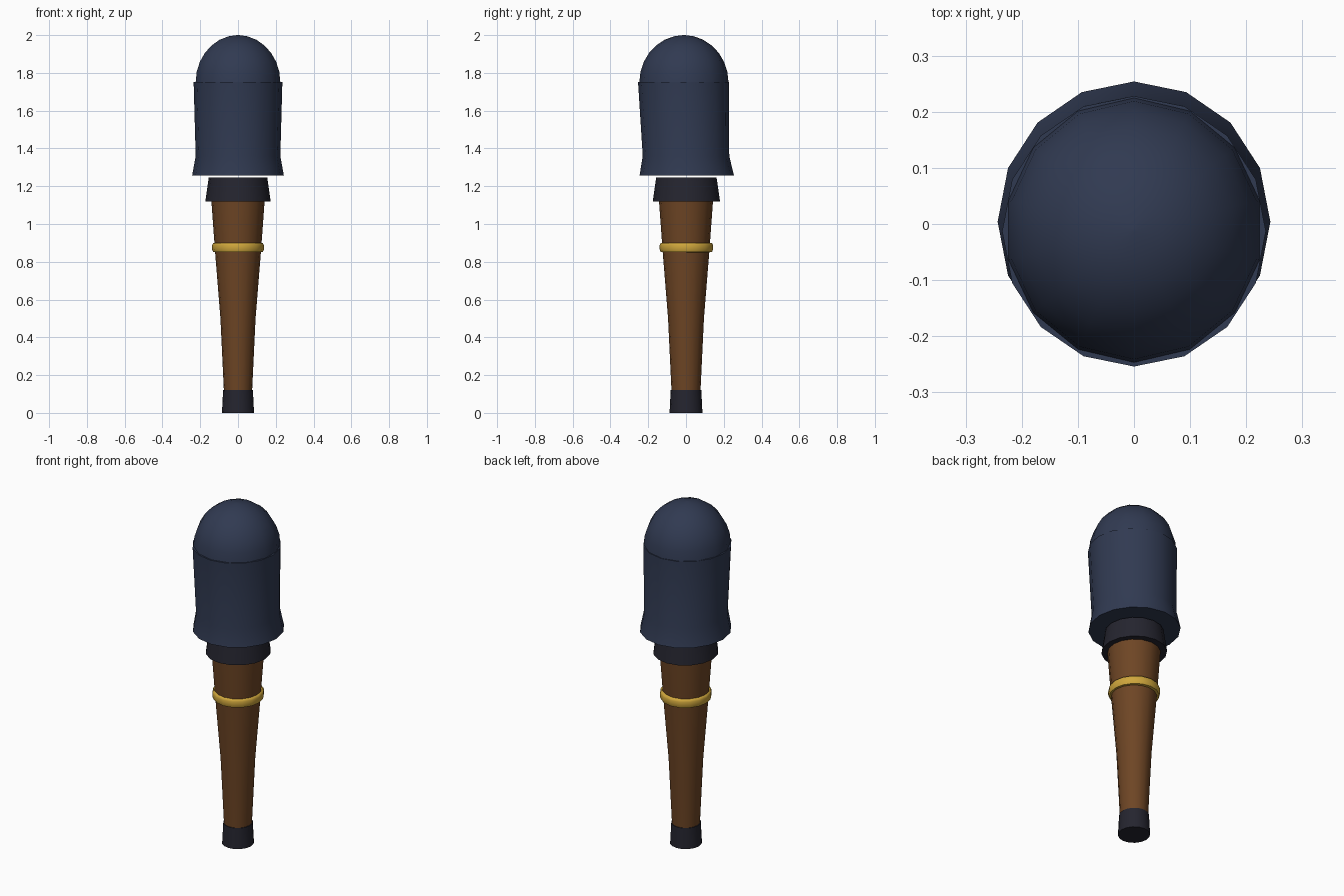
import bpy
import bmesh
from math import sin, cos, pi, radians

if "Cube" in bpy.data.objects:
    bpy.data.objects.remove(bpy.data.objects["Cube"])


def material(name, rgb):
    m = bpy.data.materials.new(name)
    m.use_nodes = True
    color = (*rgb, 1.0)
    m.diffuse_color = color
    bsdf = m.node_tree.nodes["Principled BSDF"]
    bsdf.inputs["Base Color"].default_value = color
    bsdf.inputs["Roughness"].default_value = 0.7
    return m


navy = material("navy", (0.030, 0.042, 0.083))
charcoal = material("charcoal", (0.018, 0.018, 0.028))
wood = material("brown wood", (0.155, 0.060, 0.018))
gold = material("gold", (0.62, 0.38, 0.045))


def loft(name, rings, mat, sides=16, angle=40):
    """Closed, capped body through rings of (z, x radius, y radius, y centre)."""
    bm = bmesh.new()
    loops = []
    for z, rx, ry, cy in rings:
        loops.append([bm.verts.new((rx * sin(2 * pi * i / sides),
                                    cy + ry * cos(2 * pi * i / sides), z))
                      for i in range(sides)])
    for low, high in zip(loops, loops[1:]):
        for i in range(sides):
            j = (i + 1) % sides
            bm.faces.new((low[i], low[j], high[j], high[i]))
    bm.faces.new(loops[0])
    bm.faces.new(loops[-1])
    bmesh.ops.recalc_face_normals(bm, faces=bm.faces)
    mesh = bpy.data.meshes.new(name)
    bm.to_mesh(mesh)
    bm.free()
    mesh.materials.append(mat)
    obj = bpy.data.objects.new(name, mesh)
    bpy.context.collection.objects.link(obj)
    bpy.ops.object.select_all(action="DESELECT")
    obj.select_set(True)
    bpy.context.view_layer.objects.active = obj
    bpy.ops.object.shade_smooth_by_angle(angle=radians(angle))
    return obj


# Grip end and tapered wooden handle
loft("end_cap", [(0, 0.085, 0.087, 0), (0.12, 0.079, 0.081, 0)], charcoal)
loft("handle", [(0.08, 0.073, 0.075, 0), (0.5, 0.093, 0.095, 0),
                (0.86, 0.122, 0.124, 0), (1.15, 0.143, 0.145, 0)], wood)

# Rounded gold band
loft("gold_band", [(0.85, 0.118, 0.121, 0.002), (0.852, 0.132, 0.136, 0.002),
                   (0.865, 0.137, 0.141, 0.002), (0.888, 0.137, 0.141, 0.002),
                   (0.899, 0.132, 0.136, 0.002), (0.901, 0.118, 0.121, 0.002)],
     gold, angle=60)

# Dark collar under the head
loft("collar", [(1.12, 0.173, 0.178, 0.002), (1.245, 0.155, 0.160, 0.002)], charcoal)

# Head sleeve, flared at the bottom and leaning slightly forward at the top
loft("head", [(1.256, 0.243, 0.25, 0.004), (1.36, 0.224, 0.229, 0.0),
              (1.753, 0.235, 0.241, -0.013)], navy)

# Domed top
dome = []
for k in range(7):
    a = k * pi / 2 / 7
    dome.append((1.75 + 0.25 * sin(a), 0.23 * cos(a), 0.236 * cos(a), -0.011))
dome.append((2.0, 0.004, 0.004, -0.011))
loft("dome", dome, navy, sides=14)
